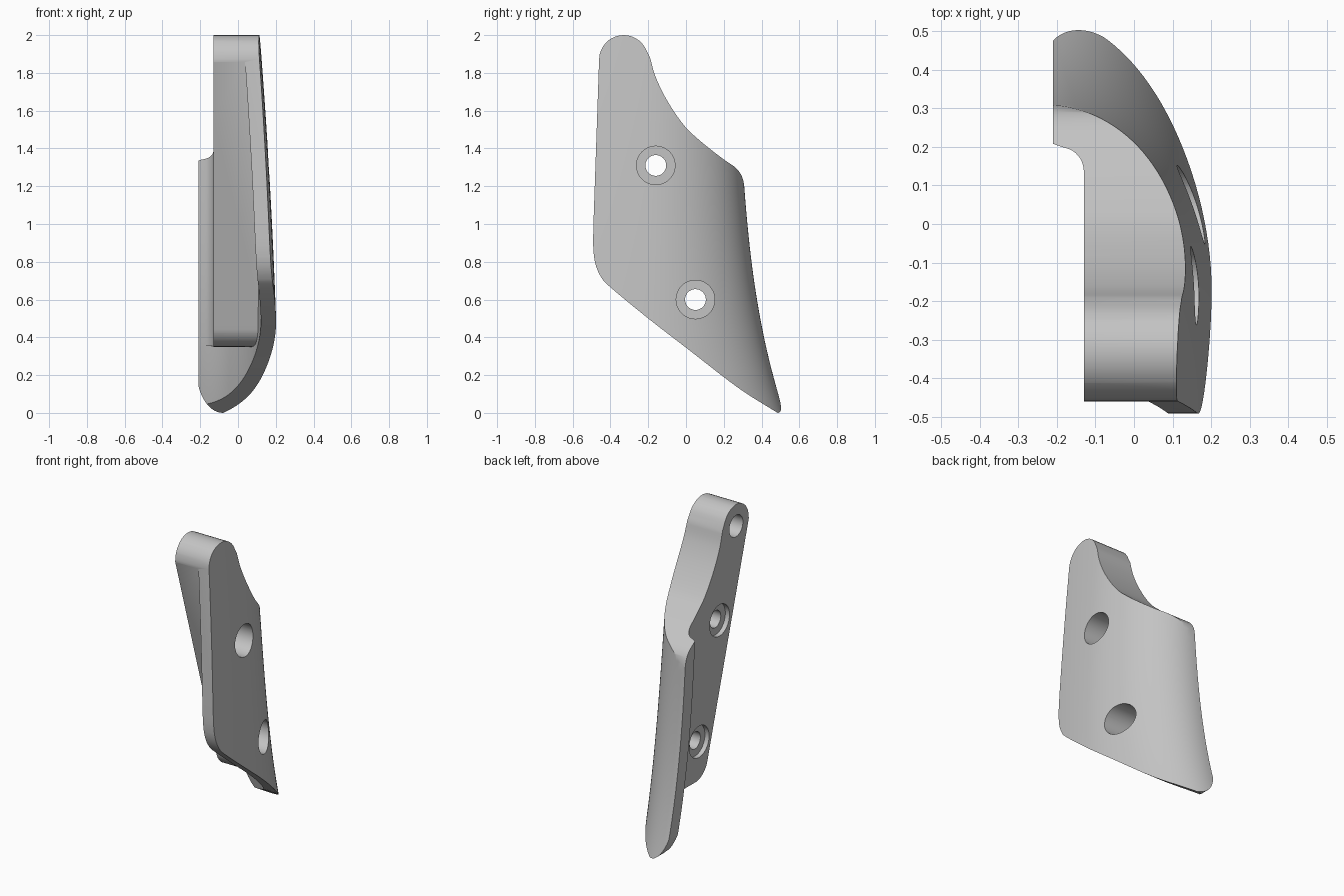
import bpy, bmesh
from math import sin, cos, pi, radians
from mathutils import Matrix, Vector

cube = bpy.data.objects.get("Cube")
if cube:
    bpy.data.objects.remove(cube, do_unlink=True)

END_X, MID_Y, INNER_X = -0.21, -0.2, -0.13
grey = bpy.data.materials.new("plain grey")
grey.use_nodes = True
grey.diffuse_color = (0.55, 0.55, 0.55, 1)
grey.node_tree.nodes["Principled BSDF"].inputs["Base Color"].default_value = grey.diffuse_color


def make_object(name, bm):
    bmesh.ops.recalc_face_normals(bm, faces=bm.faces)
    mesh = bpy.data.meshes.new(name)
    bm.to_mesh(mesh)
    bm.free()
    mesh.materials.append(grey)
    obj = bpy.data.objects.new(name, mesh)
    bpy.context.collection.objects.link(obj)
    return obj


def loft(name, rings):
    """Closed solid through rings with equal point counts."""
    bm = bmesh.new()
    loops = [[bm.verts.new(p) for p in ring] for ring in rings]
    n = len(loops[0])
    for low, high in zip(loops, loops[1:]):
        for i in range(n):
            j = (i + 1) % n
            bm.faces.new((low[i], low[j], high[j], high[i]))
    bm.faces.new(loops[0])
    bm.faces.new(loops[-1])
    return make_object(name, bm)


def side_prism(name, outline):
    return loft(name, [[(x, y, z) for y, z in outline] for x in (-0.5, 0.5)])


def drill(name, y, z, radius, x0, x1):
    bm = bmesh.new()
    place = Matrix.Translation(((x0 + x1) / 2, y, z)) @ Matrix.Rotation(pi / 2, 4, 'Y')
    bmesh.ops.create_cone(bm, cap_ends=True, segments=48, radius1=radius,
                          radius2=radius, depth=x1 - x0, matrix=place)
    return make_object(name, bm)


def boolean(target, tool, operation):
    mod = target.modifiers.new(operation, 'BOOLEAN')
    mod.operation, mod.object, mod.solver = operation, tool, 'EXACT'
    bpy.context.view_layer.objects.active = target
    bpy.ops.object.modifier_apply(modifier=mod.name)
    bpy.data.objects.remove(tool, do_unlink=True)


def arc(cy, cz, radius, start, end, steps=16):
    angles = [radians(start + (end - start) * i / steps) for i in range(steps + 1)]
    return [(cy + radius * cos(a), cz + radius * sin(a)) for a in angles]


def spline(points, steps=5):
    """Smooth curve through the points."""
    p = [Vector(q) for q in points]
    p = [2 * p[0] - p[1]] + p + [2 * p[-1] - p[-2]]
    out = []
    for a, b, c, d in zip(p, p[1:], p[2:], p[3:]):
        for i in range(steps):
            t = i / steps
            out.append(tuple(0.5 * (2 * b + (c - a) * t + (2 * a - 5 * b + 4 * c - d) * t * t
                                    + (3 * b - a - 3 * c + d) * t ** 3)))
    return out + [tuple(points[-1])]


def back_y(z):
    return 0.52 - 0.33 * z + 0.17 * z ** 2 - 0.035 * z ** 3


def wall(z, inset):
    """Curved wall section from the rear end round to the front."""
    a = 0.215 - 0.02 * z - 0.015 * z * z - END_X - inset
    b = back_y(z) - MID_Y - inset * 1.15
    rear = [pi / 2 * (1 - i / 32) for i in range(33)]
    front = [radians(-3 * i) for i in range(1, 9)]
    return [(END_X + a * cos(t), MID_Y + b * sin(t), z) for t in rear] + \
           [(END_X + a * cos(t), MID_Y + sin(t), z) for t in front]


def core(z):
    """Filling between the wall and the flat inner face, with a fillet."""
    d = back_y(z) - 0.315
    edge = [p for p in wall(z, 0.04) if p[0] > END_X + 0.002]
    fillet = [(-0.205, 0.222 + d, z)] + [
        (INNER_X - 0.06 * (1 - cos(radians(t))), 0.155 + d + 0.06 * sin(radians(t)), z)
        for t in range(80, -1, -10)]
    return edge + [(INNER_X, -0.606, z)] + fillet[::-1]


# Curved outer wall and thick inner plate
levels = [-0.15 + 0.0573 * i for i in range(41)]
body = loft("bracket_body", [wall(z, 0) + wall(z, 0.08)[::-1] for z in levels])
plate = loft("inner_plate", [core(z) for z in levels])

# Plate outline: leaning front edge and rounded foot
foot = arc(0.09, 0.48, 0.13, 196.5, 270)
plate_shape = [(-0.533, 2.1)] + foot + [(0.8, 0.36), (0.8, 2.1)]
boolean(plate, side_prism("plate_outline", plate_shape), 'INTERSECT')
boolean(body, plate, 'UNION')

# Overall side outline
top = arc(-0.33, 1.87, 0.13, 178, 22)
shoulder = spline([(-0.19, 1.88), (-0.165, 1.79), (-0.12, 1.69), (-0.06, 1.59), (0, 1.51),
                   (0.06, 1.453), (0.13, 1.395), (0.2, 1.342), (0.26, 1.3), (0.292, 1.26),
                   (0.307, 1.21), (0.315, 1.13)])
lower = spline([(0.485, 0), (0.28, 0.13), (0.02, 0.33), (-0.2, 0.5), (-0.4, 0.665),
                (-0.45, 0.72), (-0.48, 0.79), (-0.491, 0.88), (-0.49, 1.0)])
outline = top + shoulder + [(0.7, 1.12), (0.7, -0.12)] + lower
boolean(body, side_prism("side_outline", outline), 'INTERSECT')

# Rounded lower corner of the tail
corner = [(-0.08 + 1.0 * u, v) for u, v in
          [(0.14 * cos(radians(t)), 0.23 + 0.23 * sin(radians(t))) for t in range(180, 271, 6)]]
front_shape = [(-0.4, 2.3), (-0.4, 0.23)] + corner + [(0.5, 0), (0.5, 2.3)]
boolean(body, loft("tail_rounding", [[(x, y, z) for x, z in front_shape] for y in (-0.9, 0.9)]),
        'INTERSECT')

# Screw holes, recessed on both sides, and a blind hole at the top
for y, z in ((-0.16, 1.31), (0.05, 0.6)):
    boolean(body, drill("screw_hole", y, z, 0.055, -0.5, 0.5), 'DIFFERENCE')
    boolean(body, drill("outer_recess", y, z, 0.102, -0.03, 0.5), 'DIFFERENCE')
    boolean(body, drill("inner_recess", y, z, 0.102, -0.5, -0.1), 'DIFFERENCE')
boolean(body, drill("blind_hole", -0.33, 1.86, 0.07, -0.5, 0.03), 'DIFFERENCE')

# Smooth shading with sharp edges
bpy.ops.object.select_all(action='DESELECT')
body.select_set(True)
bpy.context.view_layer.objects.active = body
bpy.ops.object.shade_smooth_by_angle(angle=radians(30))
